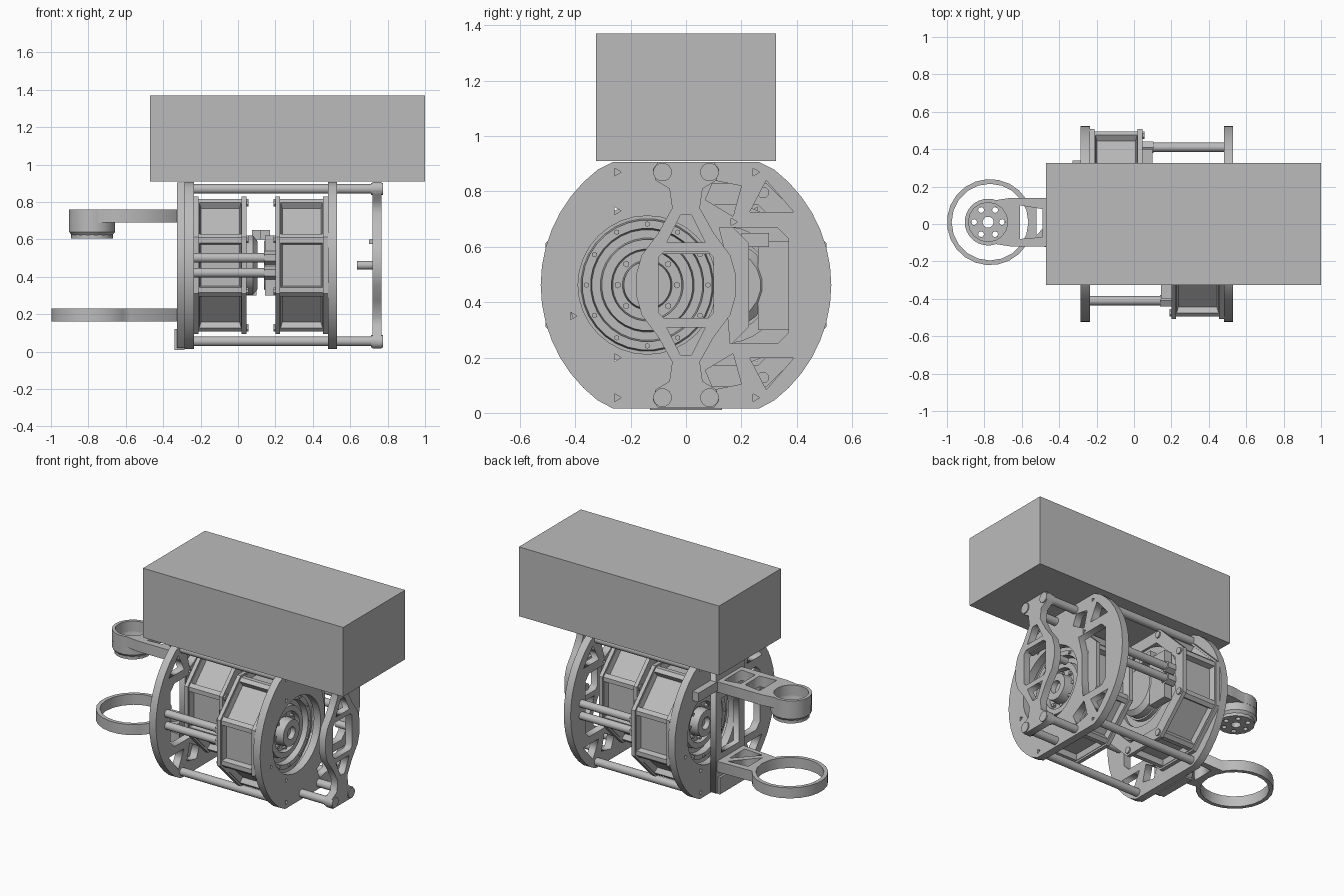
import bpy, bmesh
from math import sin, cos, pi, radians
from mathutils import Matrix, Vector

cube = bpy.data.objects.get("Cube")
if cube:
    bpy.data.objects.remove(cube, do_unlink=True)

grey = bpy.data.materials.new("machined_grey")
grey.use_nodes = True
grey.diffuse_color = (0.5, 0.5, 0.5, 1)
grey.node_tree.nodes["Principled BSDF"].inputs["Base Color"].default_value = (0.5, 0.5, 0.5, 1)

CZ = 0.462                      # height of the drum axis
MID = 0.1225                    # x of the half-turn axis between both drums
YZ = Matrix(((0, 0, 1, 0), (1, 0, 0, 0), (0, 1, 0, 0), (0, 0, 0, 1)))
TURN = Matrix.Translation((MID, 0, 0)) @ Matrix.Rotation(pi, 4, 'Z') @ Matrix.Translation((-MID, 0, 0))
ID = Matrix.Identity(4)


def add(name, mesh, matrix=ID, smooth=False):
    mesh.materials.clear()
    mesh.materials.append(grey)
    ob = bpy.data.objects.new(name, mesh)
    ob.matrix_world = matrix
    bpy.context.collection.objects.link(ob)
    if smooth:
        bpy.ops.object.select_all(action='DESELECT')
        ob.select_set(True)
        bpy.context.view_layer.objects.active = ob
        bpy.ops.object.shade_smooth_by_angle(angle=radians(35))
    return ob


def box(name, lo, hi, matrix=ID):
    bm = bmesh.new()
    bmesh.ops.create_cube(bm, size=1)
    lo, hi = Vector(lo), Vector(hi)
    for v in bm.verts:
        v.co = [(a + b) / 2 + c * (b - a) for a, b, c in zip(lo, hi, v.co)]
    mesh = bpy.data.meshes.new(name)
    bm.to_mesh(mesh)
    bm.free()
    return add(name, mesh, matrix)


def ngon(x, y, r, n, start=0.0, end=2 * pi):
    full = abs(end - start - 2 * pi) < 0.001
    steps = n if full else n - 1
    return [(x + r * cos(start + (end - start) * i / steps),
             y + r * sin(start + (end - start) * i / steps)) for i in range(n)]


def plate(name, loops, lo, hi, matrix=ID):
    """Flat plate from an outline and its holes, from lo to hi on the normal."""
    cu = bpy.data.curves.new(name, 'CURVE')
    cu.dimensions, cu.fill_mode = '2D', 'BOTH'
    cu.extrude = (hi - lo) / 2
    for loop in loops:
        sp = cu.splines.new('POLY')
        sp.points.add(len(loop) - 1)
        for p, co in zip(sp.points, loop):
            p.co = (*co, 0, 1)
        sp.use_cyclic_u = True
    tmp = bpy.data.objects.new(name, cu)
    mesh = bpy.data.meshes.new_from_object(tmp)
    bpy.data.objects.remove(tmp)
    return add(name, mesh, matrix @ Matrix.Translation((0, 0, (lo + hi) / 2)))


def lathe(name, profile, centre, n=32, matrix=ID, closed=False):
    """Revolve (height, radius) points around the local z axis."""
    bm = bmesh.new()
    rings = [[bm.verts.new((*co, h)) for co in ngon(0, 0, r, n, pi / n, pi / n + 2 * pi)]
             for h, r in profile]
    pairs = list(zip(rings, rings[1:]))
    if closed:
        pairs.append((rings[-1], rings[0]))
    else:
        bm.faces.new(rings[0])
        bm.faces.new(rings[-1])
    for a, b in pairs:
        for i in range(n):
            j = (i + 1) % n
            bm.faces.new((a[i], a[j], b[j], b[i]))
    bmesh.ops.recalc_face_normals(bm, faces=bm.faces)
    mesh = bpy.data.meshes.new(name)
    bm.to_mesh(mesh)
    bm.free()
    return add(name, mesh, matrix @ Matrix.Translation(centre), smooth=n > 8)


def rod(name, x0, x1, y, z, r, n=16, matrix=ID):
    return lathe(name, [(x0, r), (x1, r)], (y, z, 0), n, matrix @ YZ)


def flip(points):
    """Mirror a loop in height about the drum axis."""
    return [(y, 2 * CZ - z) for y, z in points]


# Battery block on top
box("top_block", (-0.47, -0.325, 0.91), (1.0, 0.325, 1.37))

# Two end plates with their drums, the second being a half turn of the first
disc = [(y, min(max(z, 0.015), 0.907)) for y, z in ngon(0, CZ, 0.525, 48)]
window = [(0.16, 0.25), (0.33, 0.25), (0.37, 0.29), (0.37, 0.63), (0.33, 0.67),
          (0.12, 0.67), (0.15, 0.55), (0.15, 0.37)]
tri_a = [(0.07, 0.77), (0.17, 0.71), (0.2, 0.82), (0.1, 0.84)]
tri_b = [(0.23, 0.725), (0.39, 0.725), (0.29, 0.84)]
screws = [ngon(y, z, 0.016, 3) for y in (-0.25, 0.25) for z in (0.055, 0.87)]
screws += [ngon(y, z, 0.016, 3) for y, z in ((-0.41, 0.35), (-0.25, 0.2), (-0.25, 0.73), (0.17, 0.72 - 0.03))]

for side, M in (("right", ID), ("left", TURN)):
    A = M @ YZ
    hole = ngon(-0.14, CZ, 0.25, 32)
    plate(side + "_end_plate", [disc, hole, window, tri_a, tri_b, flip(tri_a), flip(tri_b)] + screws,
          0.48, 0.53, A)

    # Eight-sided housing with recessed panels
    k = 1 / cos(pi / 8)
    shell = lathe(side + "_drum_housing", [(0.2, 0.29 * k), (0.2, 0.355 * k), (0.48, 0.355 * k), (0.48, 0.29 * k)],
                  (-0.14, CZ, 0), 8, A, closed=True)
    bm = bmesh.new()
    bm.from_mesh(shell.data)
    panels = [f for f in bm.faces if abs(f.normal.z) < 0.1 and f.calc_center_median().xy.length > 0.33]
    bmesh.ops.inset_individual(bm, faces=panels, thickness=0.04, depth=0)
    bmesh.ops.inset_individual(bm, faces=panels, thickness=0.012, depth=-0.035)
    bm.to_mesh(shell.data)
    bm.free()
    for i, (lo, hi) in enumerate(((0.2, 0.225), (0.455, 0.48))):
        lathe(f"{side}_drum_flange_{i}", [(lo, 0.3 * k), (lo, 0.367 * k), (hi, 0.367 * k), (hi, 0.3 * k)],
              (-0.14, CZ, 0), 8, A, closed=True)

    # Corner lugs around the inner rim
    for i in range(8):
        y, z = ngon(-0.14, CZ, 0.362, 8, pi / 8, pi / 8 + 2 * pi)[i]
        rod(f"{side}_rim_lug_{i}", 0.19, 0.24, y, z, 0.022, 8, M)

    # Stepped rotor seen through the plate
    lathe(side + "_rotor",
          [(0.21, 0.12), (0.21, 0.17), (0.235, 0.17), (0.235, 0.21), (0.215, 0.21), (0.215, 0.295),
           (0.44, 0.295), (0.44, 0.24), (0.47, 0.235), (0.47, 0.205), (0.43, 0.2), (0.43, 0.17),
           (0.46, 0.165), (0.46, 0.13), (0.43, 0.125), (0.43, 0.09), (0.49, 0.085), (0.49, 0.04), (0.46, 0.035)],
          (-0.14, CZ, 0), 32, A)
    for i, (y, z) in enumerate(ngon(-0.14, CZ, 0.107, 8)):
        rod(f"{side}_hub_bolt_{i}", 0.42, 0.45, y, z, 0.012, 6, M)
    for i, (y, z) in enumerate(ngon(-0.14, CZ, 0.22, 12)):
        rod(f"{side}_face_bolt_{i}", 0.46, 0.48, y, z, 0.01, 6, M)

    # Output coupling on the inner face
    lathe(side + "_coupling", [(0.14, 0.07), (0.14, 0.13), (0.165, 0.16), (0.21, 0.16)],
          (-0.14, CZ, 0), 20, A)
    box(side + "_coupling_guard", (0.145, -0.4, 0.3), (0.2, -0.26, 0.62), M)
    box(side + "_sensor_clip", (0.12, -0.3, 0.6), (0.17, -0.2, 0.65), M)

    # Paired long spacers with hexagonal ends
    for i, z in enumerate((0.422, 0.502)):
        rod(f"{side}_spacer_{i}", 0.09, 0.48, 0.41, z, 0.025, 16, M)
        rod(f"{side}_spacer_hex_{i}", 0.04, 0.105, 0.41, z, 0.036, 6, M)

# Tie rods between plates and posts out to the end bracket
for s in (-1, 1):
    for tag, z in (("lower", 0.055), ("upper", 0.87)):
        rod(f"{tag}_tie_rod_{s}", -0.24, 0.48, s * 0.25, z, 0.026)
        rod(f"{tag}_bracket_post_{s}", 0.53, 0.73, s * 0.09, z, 0.026)
        rod(f"{tag}_post_cap_{s}", 0.71, 0.775, s * 0.085, z, 0.034, 12)

# Waisted end bracket
quarter = [(0.1, 0.907), (0.12, 0.88), (0.11, 0.84), (0.06, 0.81), (0.05, 0.74), (0.1, 0.65), (0.16, 0.57), (0.18, 0.5)]
half = quarter + flip(quarter)[::-1]
outline = half + [(-y, z) for y, z in half[::-1]]
slot = [(0.07, 0.615), (0.02, 0.715), (-0.02, 0.715), (-0.07, 0.615)]
square = [(sx * a, CZ + sz * b) for sx, sz, c in ((1, 1, 0), (-1, 1, 1), (-1, -1, 0), (1, -1, 1))
          for a, b in (((0.1, 0.1), (0.08, 0.12))[::-1 if c else 1])]
plate("end_bracket", [outline, square, slot, flip(slot)], 0.72, 0.768, YZ)
box("bracket_crossbar", (0.7, -0.1, 0.575), (0.74, 0.1, 0.6))
rod("bracket_stub_shaft", 0.635, 0.73, 0.13, 0.462, 0.023)

# Upright carrying both arms
upright = [(-0.15, 0.02), (0.15, 0.02), (0.15, 0.905), (-0.15, 0.905)]
plate("arm_upright", [upright, [(-0.09, 0.27), (0.09, 0.27), (0.09, 0.63), (-0.09, 0.63)]], -0.325, -0.285, YZ)
box("upright_foot", (-0.34, -0.13, 0.01), (-0.285, 0.13, 0.12))
box("upright_tab", (-0.33, 0.14, 0.7), (-0.285, 0.34, 0.76))

# Lower arm with its open ring
tail = [(-0.3, -0.14), (-0.3, 0.14)]
ring = ngon(-0.77, 0.01, 0.23, 20, radians(32), radians(328)) + tail
truss = [[(-0.5, -0.09), (-0.36, -0.1), (-0.36, 0.06)], [(-0.52, -0.06), (-0.38, 0.1), (-0.52, 0.09)]]
plate("lower_ring_arm", [ring, ngon(-0.77, 0.01, 0.205, 20)] + truss, 0.16, 0.23)

# Upper arm with its cup
arm = ngon(-0.78, 0.01, 0.125, 16, radians(70), radians(290)) + [(-0.66, -0.12), (-0.3, -0.12), (-0.3, 0.14), (-0.66, 0.14)]
slots = [[(-0.61, -0.08), (-0.49, -0.07), (-0.49, 0.08), (-0.61, 0.1)],
         [(-0.46, -0.07), (-0.35, -0.08), (-0.35, 0.1), (-0.46, 0.08)]]
plate("upper_arm", [arm, ngon(-0.78, 0.01, 0.105, 16)] + slots, 0.69, 0.76)
lathe("upper_cup", [(0.76, 0.108), (0.76, 0.125), (0.64, 0.125), (0.61, 0.1), (0.61, 0.09), (0.64, 0.108)],
      (-0.78, 0.01, 0), 16, closed=True)
plate("cup_floor", [ngon(-0.78, 0.01, 0.112, 16), ngon(-0.78, 0.01, 0.03, 10)]
      + [ngon(x, y, 0.016, 8) for x, y in ngon(-0.78, 0.01, 0.075, 6)], 0.605, 0.64)
